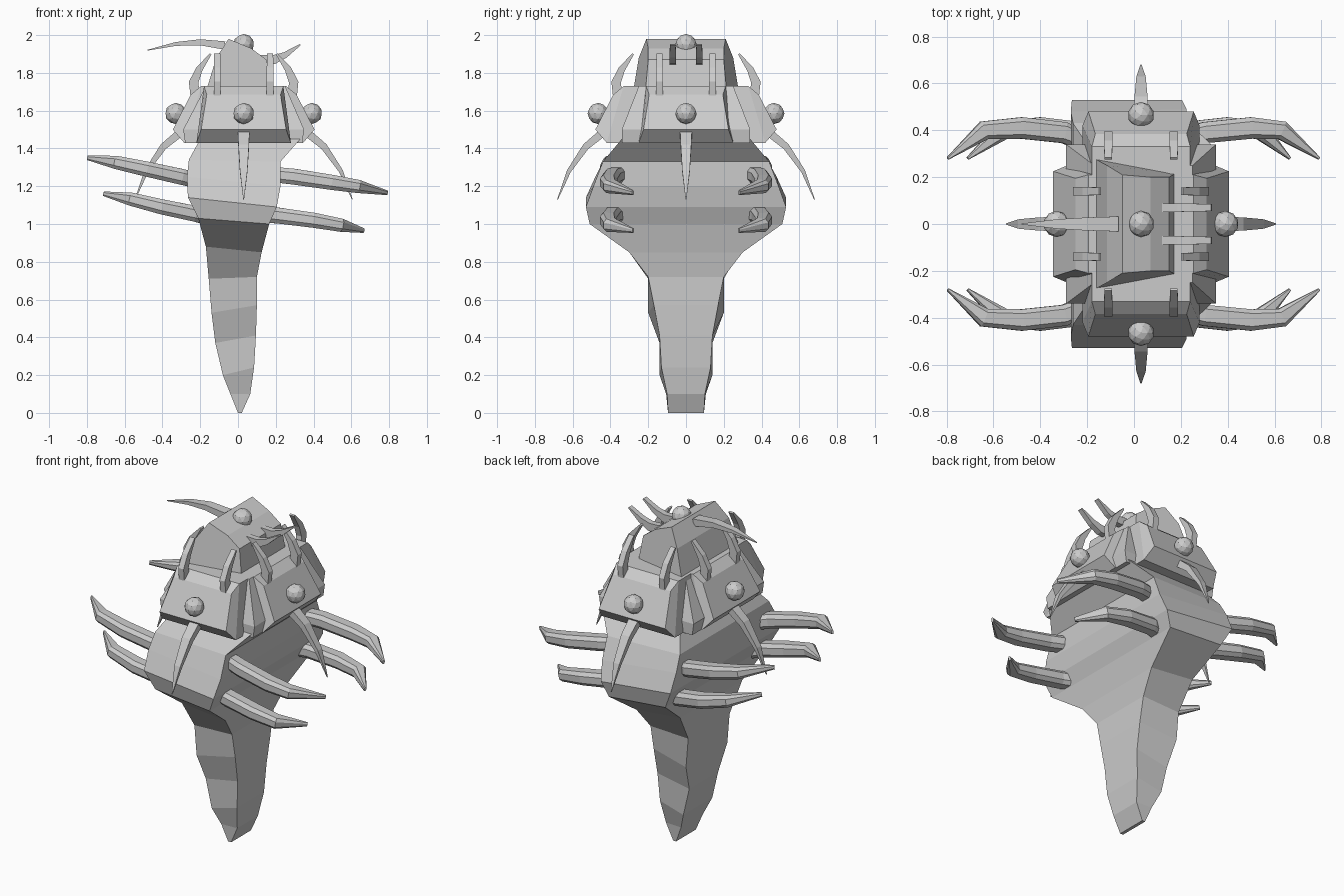
import bpy, math
from mathutils import Vector

if "Cube" in bpy.data.objects:
    bpy.data.objects.remove(bpy.data.objects["Cube"])

grey = bpy.data.materials.new("shell_grey")
grey.diffuse_color = (0.6, 0.6, 0.6, 1)
grey.use_nodes = True
grey.node_tree.nodes["Principled BSDF"].inputs["Base Color"].default_value = grey.diffuse_color
CX = 0.03  # middle line of the shell


def loft(name, rings):
    """Skin equal-length closed rings and cap both ends."""
    n = len(rings[0])
    verts = [tuple(p) for r in rings for p in r]
    faces = [tuple(range(n))[::-1], tuple(range(len(verts) - n, len(verts)))]
    for i in range(len(rings) - 1):
        for j in range(n):
            k = (j + 1) % n
            faces.append((i * n + j, i * n + k, i * n + n + k, i * n + n + j))
    me = bpy.data.meshes.new(name)
    me.from_pydata(verts, [], faces)
    me.materials.append(grey)
    ob = bpy.data.objects.new(name, me)
    bpy.context.collection.objects.link(ob)
    # consistent outward normals
    import bmesh
    bm = bmesh.new()
    bm.from_mesh(me)
    bmesh.ops.recalc_face_normals(bm, faces=bm.faces)
    bm.to_mesh(me)
    bm.free()
    return ob


SQUARE = [(-1, -1), (1, -1), (1, 1), (-1, 1)]
CHAMFER = [(-.6, -1), (.6, -1), (1, -.5), (1, .5), (.6, 1), (-.6, 1), (-1, .5), (-1, -.5)]


def tube(name, path, sizes, side, section=SQUARE):
    """Tapered bar along a path; sizes are (half width along side, half depth)."""
    pts = [Vector(p) for p in path]
    rings = []
    for i, p in enumerate(pts):
        t = (pts[min(i + 1, len(pts) - 1)] - pts[max(i - 1, 0)]).normalized()
        s = Vector(side)
        s = (s - t * s.dot(t)).normalized()
        nrm = t.cross(s)
        w, d = sizes[i]
        rings.append([p + s * (a * w) + nrm * (b * d) for a, b in section])
    return loft(name, rings)


# tapering body: left x, left z, left half depth, right x, right z, right half depth
body = [
    (0.0, 0.0, .095, .02, 0.0, .095), (-.04, .10, .105, .065, .10, .10),
    (-.08, .20, .14, .085, .24, .13), (-.12, .37, .14, .095, .41, .14),
    (-.14, .53, .20, .10, .57, .17), (-.155, .71, .20, .10, .72, .20),
    (-.17, .88, .30, .125, .85, .30), (-.21, 1.03, .50, .165, 1.0, .51),
    (-.265, 1.14, .53, .205, 1.09, .53), (-.27, 1.25, .48, .225, 1.20, .49),
    (-.26, 1.34, .43, .225, 1.33, .44), (-.20, 1.45, .34, .33, 1.45, .34),
]
loft("body", [[(a, -h, z), (b, -k, y), (b, k, y), (a, h, z)] for a, z, h, b, y, k in body])

# shoulder block under the plates
loft("shoulder_block", [[(a, -h, z), (b, -h, z), (b, h, z), (a, h, z)] for a, b, h, z in
     [(-.28, .34, .34, 1.43), (-.29, .35, .34, 1.5), (-.17, .25, .25, 1.73)]])

# top dome, extruded profile that narrows to the right
dome = [(-.17, 1.70, .28), (-.115, 1.88, .25), (-.05, 1.98, .21),
        (.07, 1.93, .20), (.15, 1.87, .20), (.175, 1.70, .215)]
loft("dome", [[(x, s * h, z) for x, z, h in dome] for s in (-1, 1)])


def ball(name, loc):
    bpy.ops.mesh.primitive_ico_sphere_add(subdivisions=2, radius=.056, location=loc)
    bpy.context.object.name = name
    bpy.context.object.data.materials.append(grey)


# four plates, each with a ball, a hanging fang and two upright spikes
for label, deg in (("front", -90), ("right", 0), ("back", 90), ("left", 180)):
    ang = math.radians(deg)
    o = Vector((math.cos(ang), math.sin(ang), 0))
    s = Vector((-o.y, o.x, 0))
    on_side = label in ("left", "right")
    inset = .105 if on_side else 0

    def at(out, across, z):
        return Vector((CX, 0, z)) + o * (out - inset) + s * across

    rings = []
    for ob_, zb, wb, ot, zt, wt in [(.2, 1.43, .25, .2, 1.73, .21),
                                    (.42, 1.43, .25, .33, 1.73, .21),
                                    (.48, 1.50, .225, .385, 1.685, .195)]:
        rings.append([at(ob_, -wb, zb), at(ob_, wb, zb), at(ot, wt, zt), at(ot, -wt, zt)])
    loft(label + "_plate", rings)
    ball(label + "_ball", at(.465, 0, 1.585))
    tube(label + "_fang",
         [at(.42, 0, 1.50), at(.53, 0, 1.41), at(.62, 0, 1.28), at(.68, 0, 1.13)],
         [(.032, .022), (.028, .018), (.02, .011), (.002, .002)], s)
    for k in (-.14, .14):
        tube(label + "_spike",
             [at(.36, k, 1.67), at(.37, k, 1.75), at(.34, k, 1.82), at(.28, k, 1.90)],
             [(.018, .026), (.018, .025), (.018, .018), (.016, .005)], s)

# dome ball, long horn to the left, two short spikes to the right
ball("top_ball", (CX, 0, 1.95))
tube("top_horn", [(-.07, 0, 1.945), (-.2, 0, 1.962), (-.33, 0, 1.953), (-.48, 0, 1.92)],
     [(.032, .022), (.028, .016), (.02, .01), (.002, .002)], (0, 1, 0))
for y in (-.07, .07):
    tube("dome_spike", [(.12, y, 1.87), (.19, y, 1.87), (.25, y, 1.895), (.33, y, 1.95)],
         [(.018, .026), (.018, .024), (.017, .016), (.015, .004)], (0, 1, 0))

# legs: two pairs per side, leaning with the body
legs = [
    ("upper_right_leg", [(.16, 1.265), (.30, 1.25), (.50, 1.22), (.63, 1.20), (.79, 1.165)]),
    ("upper_left_leg", [(-.20, 1.225), (-.30, 1.25), (-.48, 1.29), (-.64, 1.325), (-.795, 1.35)]),
    ("lower_right_leg", [(.10, 1.05), (.21, 1.045), (.40, 1.02), (.54, .995), (.665, .965)]),
    ("lower_left_leg", [(-.14, 1.03), (-.23, 1.055), (-.40, 1.09), (-.56, 1.13), (-.71, 1.16)]),
]
ys = [.35, .39, .41, .40, .28]
sizes = [(.04, .04), (.045, .042), (.046, .04), (.04, .035), (.006, .012)]
for name, path in legs:
    for s in (-1, 1):
        tube(name, [(x, s * y, z) for (x, z), y in zip(path, ys)], sizes, (0, 1, 0), CHAMFER)
